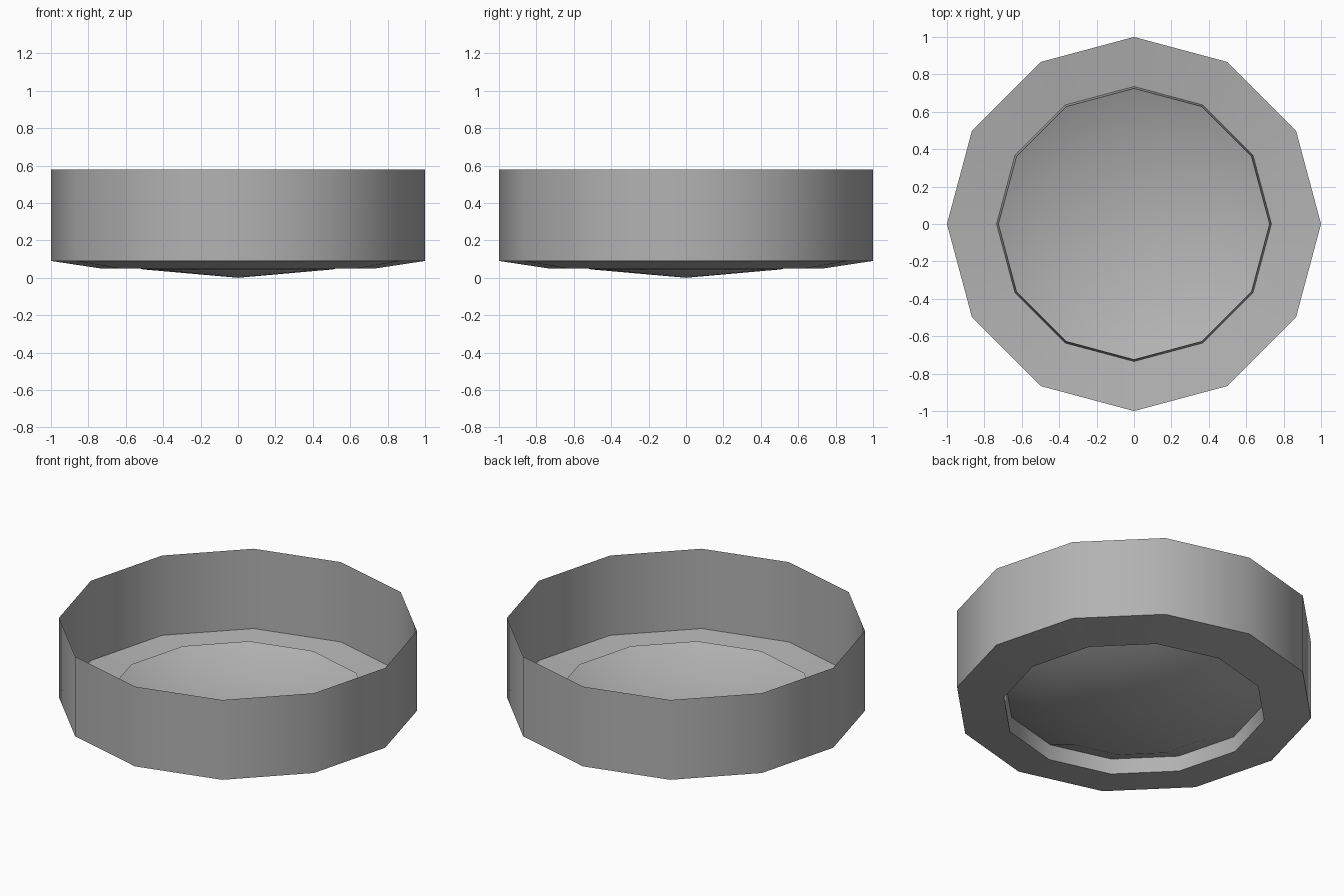
import bpy
import math

SIDES = 12

cube = bpy.data.objects.get("Cube")
if cube:
    bpy.data.objects.remove(cube, do_unlink=True)

grey = bpy.data.materials.new("plain_grey")
grey.use_nodes = True
colour = (0.45, 0.45, 0.45, 1.0)
grey.diffuse_color = colour
bsdf = grey.node_tree.nodes["Principled BSDF"]
bsdf.inputs["Base Color"].default_value = colour


def lathe(name, profile):
    """Spin a (radius, height) profile into a thin twelve-sided shell."""
    verts, rings, faces = [], [], []
    for r, z in profile:
        count = SIDES if r > 0 else 1
        start = len(verts)
        for i in range(count):
            a = math.tau * i / SIDES
            verts.append((r * math.cos(a), r * math.sin(a), z))
        rings.append([start + i % count for i in range(SIDES)])
    for low, high in zip(rings, rings[1:]):
        for i in range(SIDES):
            j = (i + 1) % SIDES
            quad = [low[i], low[j], high[j], high[i]]
            faces.append(list(dict.fromkeys(quad)))
    mesh = bpy.data.meshes.new(name)
    mesh.from_pydata(verts, [], faces)
    mesh.materials.append(grey)
    obj = bpy.data.objects.new(name, mesh)
    bpy.context.collection.objects.link(obj)
    bpy.ops.object.select_all(action="DESELECT")
    obj.select_set(True)
    bpy.context.view_layer.objects.active = obj
    bpy.ops.object.shade_smooth_by_angle(angle=math.radians(40))
    return obj


# Upright outer wall, open at the top
lathe("outer_wall", [(1.0, 0.09), (1.0, 0.58)])

# Sloping floor ring
lathe("floor_ring", [(0.735, 0.05), (1.0, 0.09)])

# Short step from the ring up to the bowl rim
lathe("inner_step", [(0.725, 0.14), (0.735, 0.05)])

# Shallow bowl closing the middle
lathe("centre_bowl", [(0.0, 0.0), (0.51, 0.045), (0.725, 0.14)])
